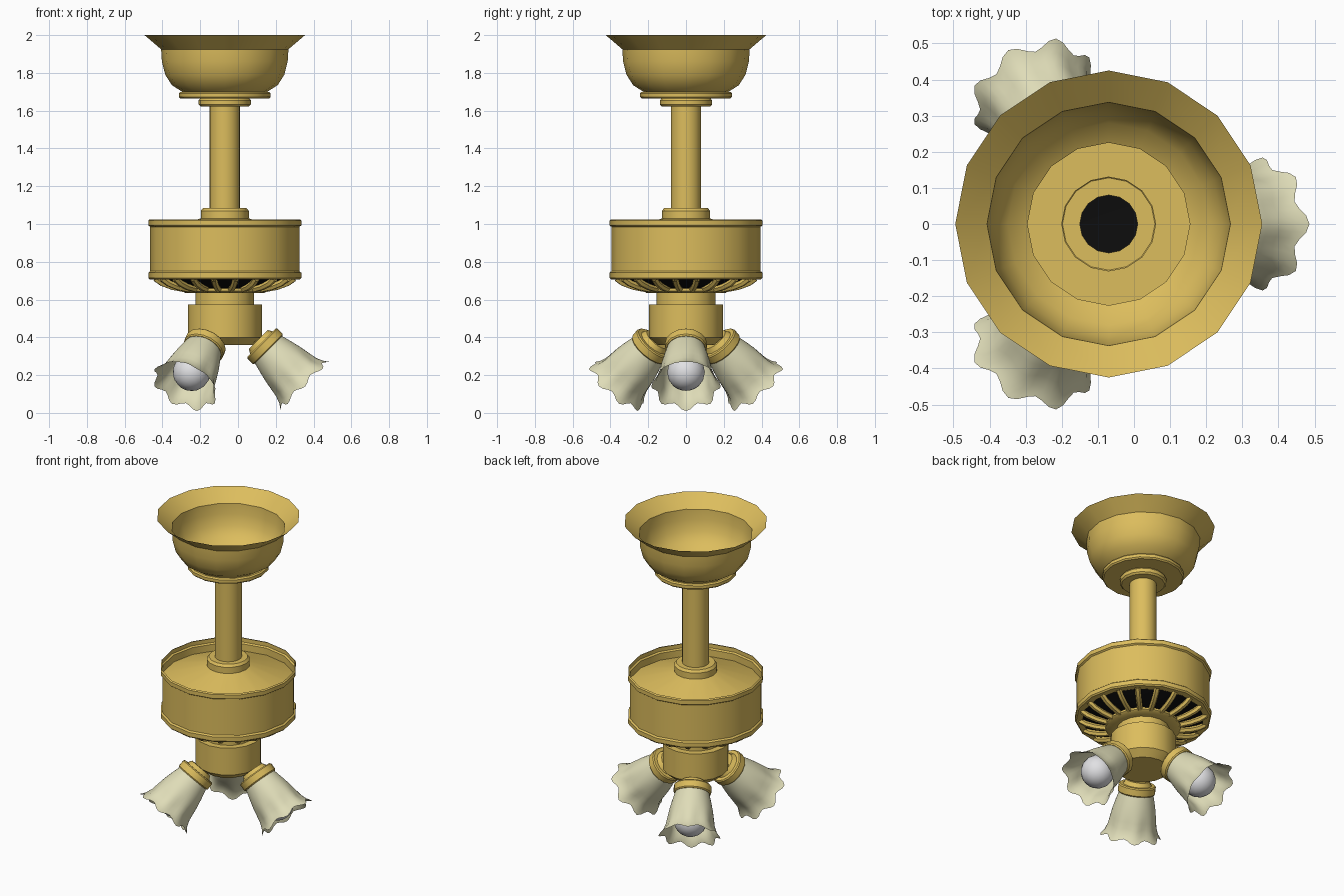
import bpy, bmesh, math
from mathutils import Matrix, Vector

if "Cube" in bpy.data.objects:
    bpy.data.objects.remove(bpy.data.objects["Cube"])

CX = -0.07  # centre axis of the fan


def material(name, rgb):
    m = bpy.data.materials.new(name)
    m.diffuse_color = (*rgb, 1)
    m.use_nodes = True
    m.node_tree.nodes["Principled BSDF"].inputs["Base Color"].default_value = m.diffuse_color
    return m


GOLD = material("brass", (0.72, 0.51, 0.11))
CREAM = material("cream_glass", (0.74, 0.72, 0.48))
WHITE = material("bulb_white", (0.75, 0.75, 0.77))
BLACK = material("vent_black", (0.004, 0.004, 0.004))
AXIS = Matrix.Translation((CX, 0, 0))


def finish(ob, angle=35):
    bpy.ops.object.select_all(action='DESELECT')
    ob.select_set(True)
    bpy.context.view_layer.objects.active = ob
    bpy.ops.object.shade_smooth_by_angle(angle=math.radians(angle))


def lathe(name, profile, mat, segs=16, matrix=AXIS, warp=None, angle=35):
    """Revolve (radius, z) points; bottom-to-top order faces outward."""
    bm = bmesh.new()
    rings = []
    for r, z in profile:
        if r == 0:
            rings.append([bm.verts.new(matrix @ Vector((0, 0, z)))] * segs)
            continue
        ring = []
        for i in range(segs):
            a = 2 * math.pi * i / segs
            rr, zz = warp(r, z, a) if warp else (r, z)
            ring.append(bm.verts.new(matrix @ Vector((rr * math.cos(a), rr * math.sin(a), zz))))
        rings.append(ring)
    for lo, hi in zip(rings, rings[1:]):
        for i in range(segs):
            j = (i + 1) % segs
            loop = []
            for v in (lo[i], lo[j], hi[j], hi[i]):
                if v not in loop:
                    loop.append(v)
            bm.faces.new(loop)
    me = bpy.data.meshes.new(name)
    bm.to_mesh(me)
    bm.free()
    me.materials.append(mat)
    ob = bpy.data.objects.new(name, me)
    bpy.context.collection.objects.link(ob)
    finish(ob, angle)
    return ob


# Ceiling canopy: open flared bowl with stepped base
lathe("ceiling_canopy", [
    (0.08, 1.622), (0.128, 1.622), (0.138, 1.632), (0.138, 1.655), (0.13, 1.665),
    (0.2, 1.665), (0.235, 1.665), (0.243, 1.673), (0.243, 1.692), (0.235, 1.70),
    (0.225, 1.70), (0.28, 1.735), (0.315, 1.79), (0.333, 1.86), (0.337, 1.925),
    (0.425, 2.0)], GOLD)

# Hollow down rod
lathe("down_rod", [(0.08, 1.0), (0.08, 1.63)], GOLD, segs=24)

# Motor housing: drum with a rim above and below
lathe("motor_housing", [
    (0.36, 0.705), (0.397, 0.707), (0.405, 0.715), (0.405, 0.742), (0.395, 0.75),
    (0.395, 0.985), (0.405, 0.992), (0.405, 1.018), (0.397, 1.025)], GOLD)

# Sunken motor top rising to the rod collar
lathe("motor_top", [
    (0.395, 0.94), (0.127, 1.03), (0.127, 1.07), (0.115, 1.085), (0.08, 1.085)], GOLD)

# Dark inside of the vent
lathe("vent_interior", [(0, 0.66), (0.20, 0.66), (0.29, 0.685), (0.365, 0.715)], BLACK)

# Vent ribs, swept around the underside
cu = bpy.data.curves.new("vent_ribs", 'CURVE')
cu.dimensions = '3D'
cu.bevel_depth = 0.018
cu.bevel_resolution = 1
RIBS = 20
for k in range(RIBS):
    a = 2 * math.pi * (k + 0.5) / RIBS
    path = [(0.372, 0.712), (0.335, 0.687), (0.28, 0.667), (0.20, 0.652)]
    sp = cu.splines.new('POLY')
    sp.points.add(len(path) - 1)
    for p, (r, z) in zip(sp.points, path):
        p.co = (CX + r * math.cos(a), r * math.sin(a), z, 1)
cu.materials.append(GOLD)
ribs = bpy.data.objects.new("vent_ribs", cu)
bpy.context.collection.objects.link(ribs)
bpy.ops.object.select_all(action='DESELECT')
ribs.select_set(True)
bpy.context.view_layer.objects.active = ribs
bpy.ops.object.convert(target='MESH')
finish(bpy.context.view_layer.objects.active, 50)

# Ring closing the inner end of the vent
lathe("vent_inner_ring", [
    (0.15, 0.635), (0.21, 0.635), (0.225, 0.645), (0.225, 0.658), (0.2, 0.662)], GOLD)

# Neck and light fitter below the motor
lathe("light_fitter", [
    (0, 0.36), (0.15, 0.36), (0.196, 0.40), (0.196, 0.575), (0.156, 0.575),
    (0.156, 0.64)], GOLD)


def petal(r, z, a):
    """Scalloped flare growing towards the shade mouth."""
    t = max(0.0, (z - 0.05) / 0.227) ** 2
    w = math.cos(8 * a)
    return r + 0.011 * t * (w - 1), z + 0.012 * t * (w - 1)


# Three tilted lamps: socket collar, glass shade and bulb
for n in range(3):
    th = 2 * math.pi * n / 3
    m = (AXIS @ Matrix.Rotation(th, 4, 'Z') @ Matrix.Translation((0.23, 0, 0.336))
         @ Matrix.Rotation(math.radians(135), 4, 'Y'))
    # local +z points out of the lamp, so z runs from the socket to the mouth
    lathe(f"lamp_collar_{n + 1}", [
        (0, -0.075), (0.07, -0.075), (0.085, -0.05), (0.106, -0.05), (0.112, -0.043),
        (0.112, -0.004), (0.106, 0.003), (0.09, 0.003)], GOLD, 16, m)
    lathe(f"lamp_shade_{n + 1}", [
        (0.098, -0.01), (0.104, 0.01), (0.117, 0.06), (0.129, 0.11), (0.138, 0.16),
        (0.146, 0.205), (0.160, 0.243), (0.176, 0.267), (0.184, 0.277)],
        CREAM, 48, m, petal, 60)
    bulb = [(0.1 * math.sin(math.pi * k / 10), 0.17 - 0.1 * math.cos(math.pi * k / 10))
            for k in range(1, 10)]
    lathe(f"lamp_bulb_{n + 1}", [(0, 0.07)] + bulb + [(0, 0.27)], WHITE, 20, m)
